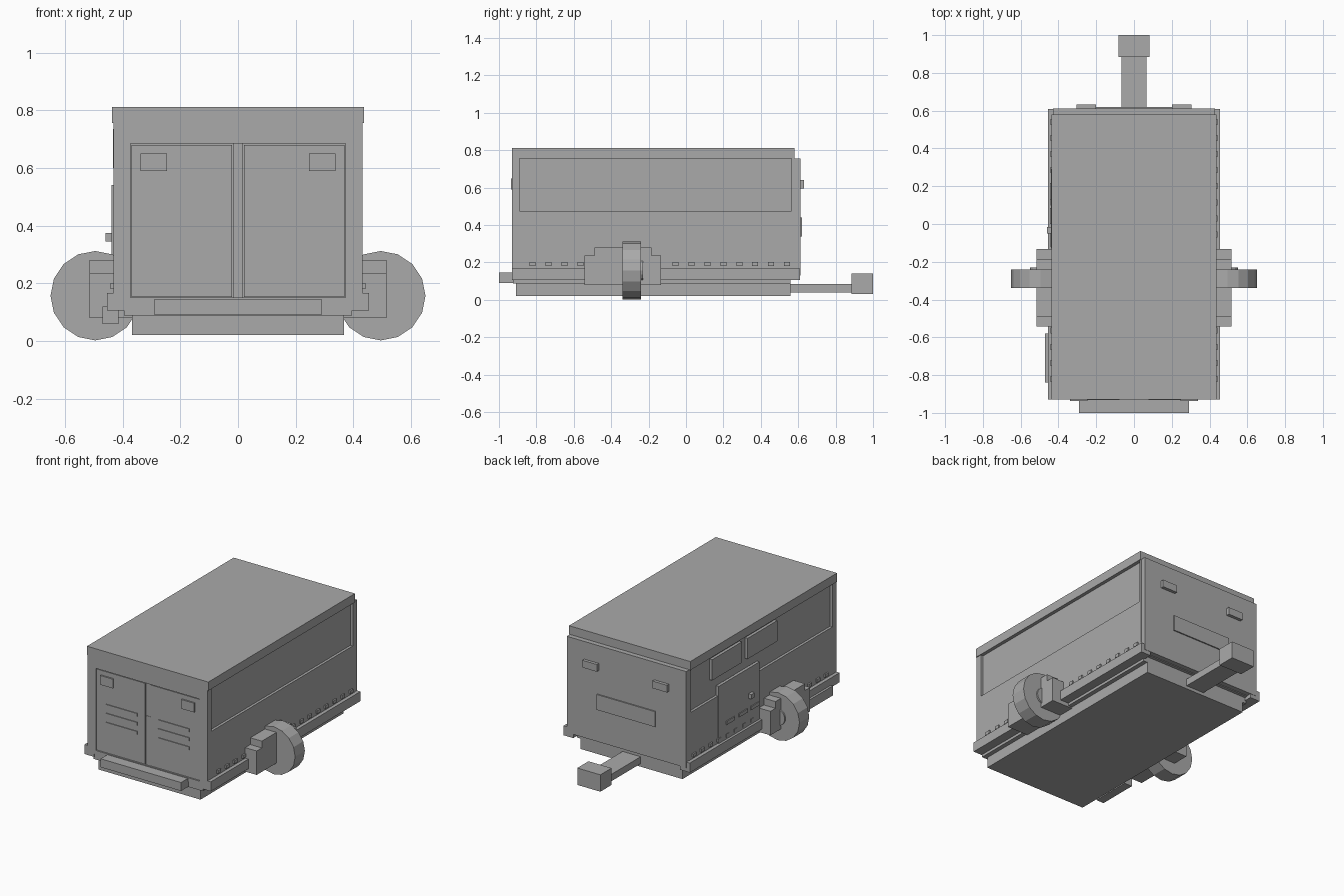
import bpy
import math

if "Cube" in bpy.data.objects:
    bpy.data.objects.remove(bpy.data.objects["Cube"], do_unlink=True)

grey = bpy.data.materials.new("plain grey")
grey.use_nodes = True
COLOUR = (0.4, 0.4, 0.4, 1)
grey.diffuse_color = COLOUR
grey.node_tree.nodes["Principled BSDF"].inputs["Base Color"].default_value = COLOUR


def box(name, x, y, z):
    """Box from its (low, high) extent on each axis."""
    spans = (x, y, z)
    bpy.ops.mesh.primitive_cube_add(size=1, location=[(a + b) / 2 for a, b in spans])
    ob = bpy.context.object
    ob.name = name
    ob.scale = [abs(b - a) for a, b in spans]
    bpy.ops.object.transform_apply(location=False, rotation=False, scale=True)
    ob.data.materials.append(grey)
    return ob


def wide(name, half, y, z):
    """Box centred on x."""
    return box(name, (-half, half), y, z)


def side_box(name, s, x, y, z):
    """Box on side s (+1 left, -1 right), x measured outwards."""
    return box(name, sorted((s * x[0], s * x[1])), y, z)


def disc(name, x, y, z, radius, depth):
    bpy.ops.mesh.primitive_cylinder_add(vertices=16, radius=radius, depth=depth,
                                        location=(x, y, z), rotation=(math.pi / 2, 0, 0))
    ob = bpy.context.object
    ob.name = name
    ob.data.materials.append(grey)
    return ob


FRONT, BACK = -0.93, 0.58

# Chassis, underframe and tow bar
wide("chassis", 0.367, (-0.91, 0.56), (0.02, 0.088))
wide("underframe", 0.395, (-0.925, 0.56), (0.088, 0.125))
wide("tow_bar", 0.065, (0.5, 0.89), (0.04, 0.085))
wide("hitch", 0.083, (0.885, 1.0), (0.03, 0.14))
wide("front_bumper", 0.29, (-1.0, -0.92), (0.09, 0.145))

# Body core, roof and back wall
wide("body_core", 0.415, (-0.915, BACK), (0.125, 0.8))
wide("roof", 0.437, (FRONT, BACK), (0.755, 0.812))
wide("back_wall", 0.43, (0.57, 0.612), (0.13, 0.757))
wide("number_plate", 0.21, (0.6, 0.62), (0.34, 0.44))

# Front surround
wide("front_header", 0.43, (FRONT, -0.9), (0.685, 0.76))
wide("front_sill", 0.43, (FRONT, -0.9), (0.125, 0.15))
wide("upper_door_strip", 0.018, (-0.921, -0.91), (0.47, 0.685))
wide("lower_door_strip", 0.018, (-0.923, -0.91), (0.15, 0.47))

for s, side in ((1, "left"), (-1, "right")):
    # Side walls around the recessed upper panel
    side_box(f"{side}_lower_wall", s, (0.4, 0.432), (FRONT, BACK), (0.125, 0.475))
    side_box(f"{side}_front_post", s, (0.373, 0.432), (FRONT, -0.89), (0.125, 0.757))
    side_box(f"{side}_back_post", s, (0.4, 0.432), (0.565, BACK), (0.475, 0.757))
    side_box(f"{side}_rail", s, (0.385, 0.455), (FRONT, 0.61), (0.105, 0.167))
    for i in range(17):
        y = -0.82 + i * 0.085
        if not -0.55 < y < -0.12:
            side_box(f"{side}_rivet", s, (0.42, 0.442), (y - 0.016, y + 0.016), (0.18, 0.201))

    # Front doors with lamps and louvres
    side_box(f"{side}_front_door", s, (0.02, 0.37), (-0.926, -0.9), (0.153, 0.68))
    side_box(f"{side}_front_lamp", s, (0.247, 0.338), (-0.936, -0.92), (0.59, 0.65))
    for z in (0.333, 0.392, 0.45):
        side_box(f"{side}_front_louvre", s, (0.077, 0.3), (-0.931, -0.92), (z, z + 0.02))
    side_box(f"{side}_tail_lamp", s, (0.2, 0.305), (0.6, 0.632), (0.595, 0.642))

    # Stepped wheel guard, wheel and hub
    side_box(f"{side}_guard_base", s, (0.365, 0.515), (-0.543, -0.133), (0.08, 0.236))
    side_box(f"{side}_guard_top", s, (0.4, 0.515), (-0.49, -0.185), (0.236, 0.28))
    disc(f"{side}_wheel", s * 0.495, -0.29, 0.157, 0.155, 0.1)
    disc(f"{side}_hub", s * 0.495, -0.285, 0.157, 0.055, 0.11)

# Right-hand door, windows and step
side_box("side_door", -1, (0.42, 0.439), (-0.13, 0.29), (0.167, 0.54))
side_box("door_handle", -1, (0.43, 0.46), (-0.05, -0.015), (0.345, 0.375))
for y in (-0.12, 0.0, 0.13):
    side_box("door_louvre", -1, (0.43, 0.445), (y, y + 0.085), (0.262, 0.285))
for y in (-0.32, 0.045):
    side_box("side_window", -1, (0.41, 0.434), (y, y + 0.305), (0.6, 0.735))
side_box("side_step", -1, (0.415, 0.47), (-0.84, -0.58), (0.058, 0.12))
